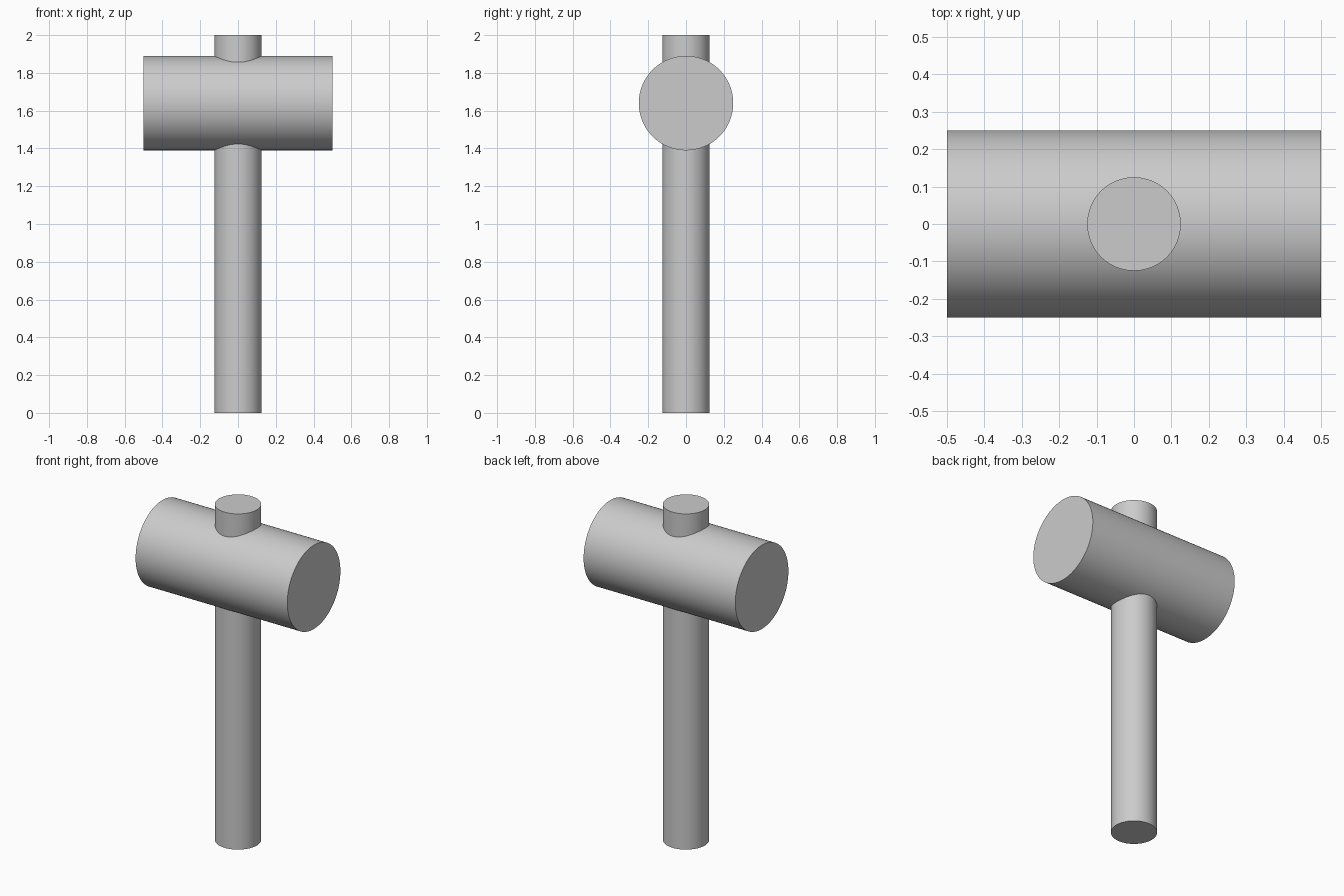
import bpy
import math

cube = bpy.data.objects.get("Cube")
if cube:
    bpy.data.objects.remove(cube, do_unlink=True)

# Single plain grey for the whole mallet
GREY = (0.6, 0.6, 0.6, 1.0)
grey = bpy.data.materials.new("light_grey")
grey.use_nodes = True
grey.diffuse_color = GREY
grey.node_tree.nodes["Principled BSDF"].inputs["Base Color"].default_value = GREY


def cylinder(name, radius, length, height, rotation=(0, 0, 0)):
    """Smooth round bar centred on the z axis at the given height."""
    bpy.ops.mesh.primitive_cylinder_add(
        vertices=96, radius=radius, depth=length,
        location=(0, 0, height), rotation=rotation)
    bar = bpy.context.object
    bar.name = name
    bar.data.materials.append(grey)
    bpy.ops.object.shade_smooth_by_angle(angle=math.radians(30))
    return bar


# Upright handle, passing through the head and showing above it
cylinder("handle", 0.125, 2.0, 1.0)

# Round head lying along x
cylinder("mallet_head", 0.25, 1.0, 1.64, (0, math.pi / 2, 0))
